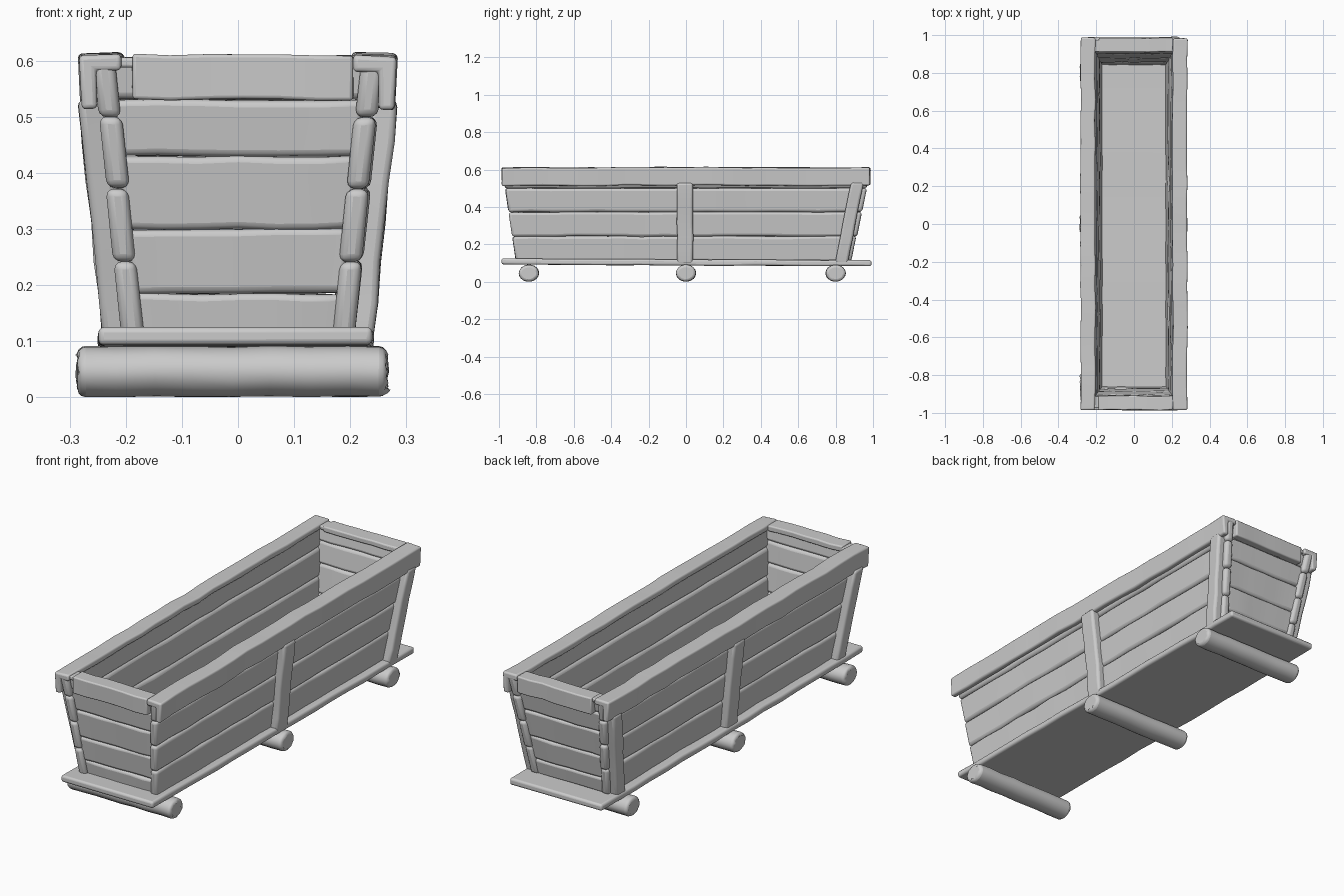
import bpy, bmesh, random
from math import sin, cos, pi, radians
from mathutils import Vector

if "Cube" in bpy.data.objects:
    bpy.data.objects.remove(bpy.data.objects["Cube"])

random.seed(4)


def loft(name, start, end, steps=10, wobble=0.003, bevel=0.01):
    """Rough-hewn timber: sweep a section from one ring to another."""
    bm = bmesh.new()
    rings = []
    for i in range(steps + 1):
        t = i / steps
        shift = Vector([random.uniform(-wobble, wobble) for _ in range(3)])
        ring = []
        for a, b in zip(start, end):
            p = Vector(a).lerp(Vector(b), t) + shift
            p += Vector([random.uniform(-wobble, wobble) * 0.5 for _ in range(3)])
            ring.append(bm.verts.new(p))
        rings.append(ring)
    n = len(start)
    for r, s in zip(rings, rings[1:]):
        for k in range(n):
            bm.faces.new((r[k], r[(k + 1) % n], s[(k + 1) % n], s[k]))
    bm.faces.new(rings[0])
    bm.faces.new(rings[-1][::-1])
    bmesh.ops.recalc_face_normals(bm, faces=bm.faces)
    me = bpy.data.meshes.new(name)
    bm.to_mesh(me)
    bm.free()
    ob = bpy.data.objects.new(name, me)
    bpy.context.collection.objects.link(ob)
    mod = ob.modifiers.new("soft_edges", 'BEVEL')
    mod.width = bevel
    mod.segments = 3
    mod.limit_method = 'ANGLE'
    mod.angle_limit = radians(40)
    bpy.context.view_layer.objects.active = ob
    ob.select_set(True)
    return ob


def flare(z, low, high):
    """Wall position at height z for a wall leaning from low to high."""
    return low + (high - low) * (z - 0.11) / 0.41


# Log runners under the base
for i, y in enumerate((-0.84, 0.0, 0.8)):
    sec = [(y + 0.053 * cos(a), 0.046 + 0.045 * sin(a))
           for a in (2 * pi * k / 18 for k in range(18))]
    loft(f"log_runner_{i}", [(-0.285, *p) for p in sec],
         [(0.265, *p) for p in sec], 8, 0.0015, 0.014)

# Base board
sec = [(-0.248, 0.088), (0.24, 0.088), (0.24, 0.12), (-0.248, 0.12)]
loft("base_board", [(x, -0.985, z + 0.004) for x, z in sec],
     [(x, 0.99, z - 0.005) for x, z in sec], 16, 0.002, 0.01)

# Long side planks, ends leaning with the flare
levels = [0.108, 0.243, 0.373, 0.5, 0.6]
for label, s in (("left", -1), ("right", 1)):
    for i, (z0, z1) in enumerate(zip(levels, levels[1:])):
        sec = []
        for z, t in ((z0, 0), (z1, 0), (z1, 0.04), (z0, 0.04)):
            sec.append((s * (flare(z, 0.207, 0.25) - t), z))
        loft(f"{label}_side_plank_{i}",
             [(x, flare(z, -0.91, -0.97), z) for x, z in sec],
             [(x, flare(z, 0.885, 0.97), z) for x, z in sec], 16, 0.002, 0.014)

# End planks between the long sides
levels = [0.108, 0.185, 0.3, 0.43, 0.53, 0.6]
for label, lo, hi, s in (("front", -0.895, -0.95, -1), ("back", 0.875, 0.95, 1)):
    for i, (z0, z1) in enumerate(zip(levels, levels[1:])):
        sec = [(flare(z, lo, hi) - s * t, z)
               for z, t in ((z0, 0), (z1, 0), (z1, 0.035), (z0, 0.035))]
        loft(f"{label}_end_plank_{i}",
             [(-flare(z, 0.18, 0.225), y, z) for y, z in sec],
             [(flare(z, 0.18, 0.225), y, z) for y, z in sec], 6, 0.002, 0.012)

# Leaning posts on the long sides (the right front corner has none)
posts = [("left_front", -1, -0.83, -0.91), ("left_middle", -1, -0.005, -0.005),
         ("left_back", -1, 0.83, 0.915), ("right_middle", 1, -0.005, -0.005),
         ("right_back", 1, 0.83, 0.915)]
for label, s, y0, y1 in posts:
    w = 0.043 if y0 == y1 else 0.034
    ends = []
    for z, x, y in ((0.095, 0.24, y0), (0.53, 0.285, y1)):
        ends.append([(s * (x - 0.05), y - w, z), (s * x, y - w, z),
                     (s * x, y + w, z), (s * (x - 0.05), y + w, z)])
    loft(f"{label}_post", *ends, 6, 0.002, 0.012)

# Rim: long L-shaped caps overhanging the walls
for label, s in (("left", -1), ("right", 1)):
    sec = [(0.205, 0.612), (0.283, 0.61), (0.277, 0.515),
           (0.25, 0.515), (0.25, 0.583), (0.205, 0.583)]
    loft(f"{label}_rim", [(s * x, -0.985, z) for x, z in sec],
         [(s * x, 0.985, z) for x, z in sec], 18, 0.003, 0.008)

# Rim: end caps with a flat board face
for label, s in (("front", -1), ("back", 1)):
    sec = [(0.91, 0.61), (0.985, 0.61), (0.982, 0.53), (0.945, 0.53),
           (0.945, 0.583), (0.91, 0.583)]
    loft(f"{label}_rim", [(-0.187, s * y, z) for y, z in sec],
         [(0.206, s * y, z) for y, z in sec], 6, 0.002, 0.006)
    # thin top strip closing the corners
    sec = [(0.912, 0.588), (0.975, 0.588), (0.975, 0.606), (0.912, 0.606)]
    loft(f"{label}_rim_strip", [(-0.26, s * y, z) for y, z in sec],
         [(0.26, s * y, z) for y, z in sec], 6, 0.001, 0.005)

bpy.ops.object.shade_smooth_by_angle(angle=radians(40))
